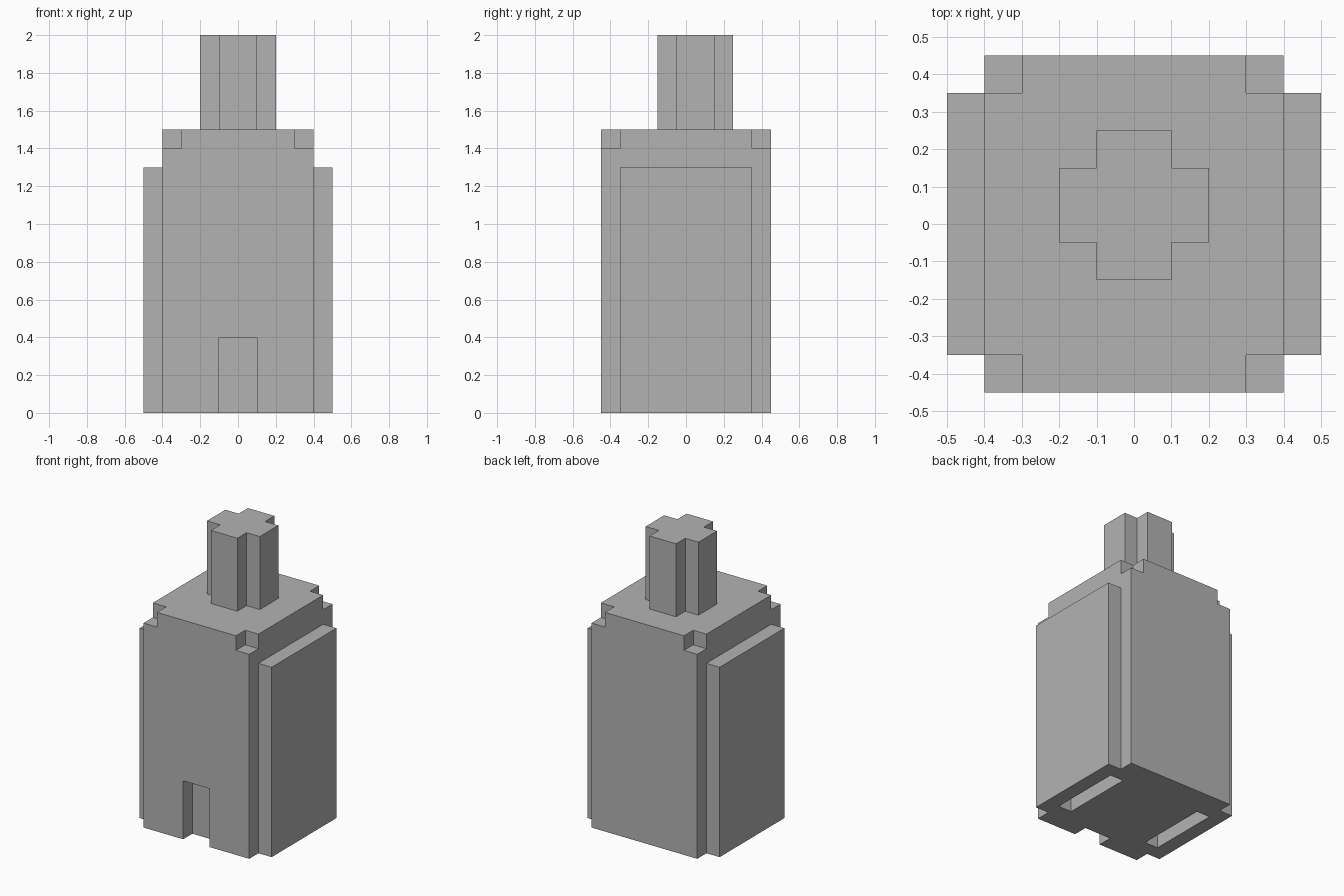
import bpy
import bmesh

old = bpy.data.objects.get("Cube")
if old:
    bpy.data.objects.remove(old, do_unlink=True)

grey = bpy.data.materials.new("plain grey")
grey.use_nodes = True
colour = (0.45, 0.45, 0.45, 1)
grey.diffuse_color = colour
grey.node_tree.nodes["Principled BSDF"].inputs["Base Color"].default_value = colour


def link(name, bm):
    mesh = bpy.data.meshes.new(name)
    bmesh.ops.recalc_face_normals(bm, faces=bm.faces)
    bm.to_mesh(mesh)
    bm.free()
    mesh.materials.append(grey)
    obj = bpy.data.objects.new(name, mesh)
    bpy.context.collection.objects.link(obj)
    return obj


def box(name, x, y, z):
    """Box spanning the given (low, high) ranges."""
    bm = bmesh.new()
    bmesh.ops.create_cube(bm, size=1)
    for v in bm.verts:
        v.co = [r[0] if c < 0 else r[1] for c, r in zip(v.co, (x, y, z))]
    return link(name, bm)


def side_range(side, near, far):
    return sorted((side * near, side * far))


# Main body block
body = box("body", (-0.4, 0.4), (-0.45, 0.45), (0, 1.5))

# Doorway recess, top corner notches and underside slots
cutters = [box("doorway_cutter", (-0.1, 0.1), (-0.5, -0.35), (-0.1, 0.4))]
for sx in (-1, 1):
    cutters.append(box("slot_cutter", side_range(sx, 0.3, 0.45),
                       (-0.25, 0.25), (-0.1, 0.1)))
    for sy in (-1, 1):
        cutters.append(box("corner_cutter", side_range(sx, 0.3, 0.5),
                           side_range(sy, 0.35, 0.5), (1.4, 1.6)))

bpy.context.view_layer.objects.active = body
for cutter in cutters:
    cutter.hide_render = True
    mod = body.modifiers.new("cut", 'BOOLEAN')
    mod.operation = 'DIFFERENCE'
    mod.solver = 'EXACT'
    mod.object = cutter
    bpy.ops.object.modifier_apply(modifier=mod.name)
    bpy.data.objects.remove(cutter, do_unlink=True)

# Raised side panels, which also close the outer wall of each slot
for name, sx in (("left_panel", 1), ("right_panel", -1)):
    box(name, side_range(sx, 0.4, 0.5), (-0.35, 0.35), (0, 1.3))

# Cross-shaped chimney, set slightly towards the back
quarter = [(0.2, -0.1), (0.2, 0.1), (0.1, 0.1)]
outline = []
for turn in range(4):
    outline += quarter
    quarter = [(-y, x) for x, y in quarter]
# Each quarter turn begins on the next arm
bm = bmesh.new()
base = bm.faces.new([bm.verts.new((x, y + 0.05, 1.5)) for x, y in outline])
top = bmesh.ops.extrude_face_region(bm, geom=[base])["geom"]
bmesh.ops.translate(bm, vec=(0, 0, 0.5),
                    verts=[g for g in top if isinstance(g, bmesh.types.BMVert)])
link("chimney", bm)
